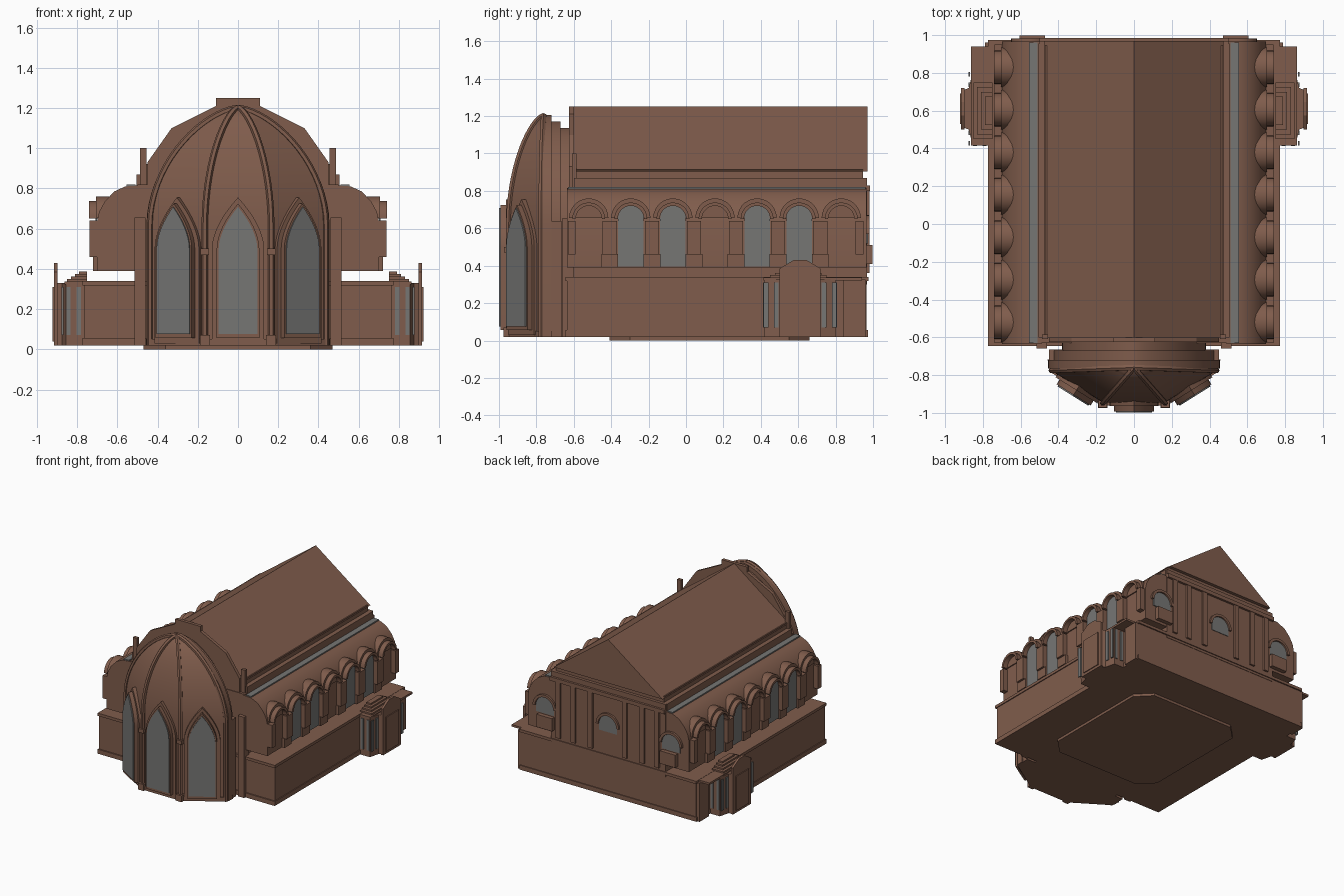
import bpy, bmesh, math
from mathutils import Vector

if "Cube" in bpy.data.objects:
    bpy.data.objects.remove(bpy.data.objects["Cube"])

def material(name, rgb):
    m = bpy.data.materials.new(name)
    m.diffuse_color = (*rgb, 1)
    m.use_nodes = True
    m.node_tree.nodes["Principled BSDF"].inputs["Base Color"].default_value = m.diffuse_color
    return m

BROWN = material("brown_stone", (0.215, 0.108, 0.072))
GREY = material("grey_glass", (0.18, 0.18, 0.175))

def finish(name, bm, mat):
    bmesh.ops.recalc_face_normals(bm, faces=bm.faces)
    me = bpy.data.meshes.new(name)
    bm.to_mesh(me)
    bm.free()
    me.materials.append(mat)
    ob = bpy.data.objects.new(name, me)
    bpy.context.collection.objects.link(ob)
    return ob

# Mapping of (profile u, profile v, depth w) to x, y, z
ALONG = {'y': lambda u, v, w: (u, w, v),
         'x': lambda u, v, w: (w, u, v),
         'z': lambda u, v, w: (u, v, w)}

def prism(name, profiles, axis, a, b, mat=BROWN, mirror=False):
    """Extrude one or more 2D profiles from a to b, optionally mirrored in x."""
    fn = ALONG[axis] if isinstance(axis, str) else axis
    if not isinstance(profiles[0][0], (tuple, list)):
        profiles = [profiles]
    bm = bmesh.new()
    for s in ((1, -1) if mirror else (1,)):
        for pts in profiles:
            rings = []
            for w in (a, b):
                co = [fn(u, v, w) for u, v in pts]
                rings.append([bm.verts.new((s * x, y, z)) for x, y, z in co])
            n = len(pts)
            bm.faces.new(rings[0])
            bm.faces.new(rings[1])
            for i in range(n):
                j = (i + 1) % n
                bm.faces.new((rings[0][i], rings[0][j], rings[1][j], rings[1][i]))
    return finish(name, bm, mat)

def rect(u0, u1, v0, v1):
    return [(u0, v0), (u1, v0), (u1, v1), (u0, v1)]

def box(name, x, y, z, mat=BROWN, mirror=False):
    return prism(name, rect(*x, *y), 'z', *z, mat, mirror)

def arc(cu, cv, r, n=14):
    return [(cu + r * math.cos(math.pi * i / n), cv + r * math.sin(math.pi * i / n)) for i in range(n + 1)]

def round_window(c, hw, z0, zs):
    return [(c - hw, z0), (c + hw, z0)] + arc(c, zs, hw)

def hood(c, zs, r0, r1):
    return arc(c, zs, r1) + arc(c, zs, r0)[::-1]

def ogive(hw, z0, zs, za, n=8):
    side = [(hw * (1 - (i / n) ** 1.8), zs + (za - zs) * i / n) for i in range(n)]
    return [(-hw, z0), (hw, z0)] + side + [(0, za)] + [(-u, v) for u, v in side[::-1]]

# ---- Base and lower storey
foot = [(0.47, -0.3), (0.47, 0.55), (0.36, 0.66), (-0.36, 0.66), (-0.47, 0.55), (-0.47, -0.3), (-0.36, -0.41), (0.36, -0.41)]
prism("foot_plate", foot, 'z', 0, 0.021)
box("lower_storey", (-0.765, 0.765), (-0.635, 0.965), (0.02, 0.335))
box("lower_plinth", (-0.772, 0.772), (-0.645, 0.972), (0.02, 0.055))
box("lower_cornice", (-0.772, 0.772), (-0.645, 0.975), (0.318, 0.34))

# ---- Nave, eaves and roof
box("nave_wall", (-0.5, 0.5), (-0.63, 0.965), (0.3, 0.82))
box("eave_moulding", (-0.505, 0.505), (-0.6, 0.955), (0.815, 0.87))
box("eave_frieze", (-0.47, 0.47), (-0.6, 0.945), (0.86, 0.915))
prism("nave_roof", [(-0.475, 0.905), (0.475, 0.905), (0, 1.25)], 'y', -0.6, 0.97)
half = [(0.45, 0.8), (0.45, 0.93), (0.33, 1.1), (0.11, 1.21), (0.11, 1.25)]
prism("gable_plate", half + [(-x, z) for x, z in half[::-1]], 'y', -0.625, -0.6)
box("gable_post", (0.455, 0.488), (-0.61, -0.585), (0.6, 1.0), mirror=True)
box("front_pier", (0.46, 0.515), (-0.66, -0.6), (0.02, 0.655), mirror=True)

# ---- Aisles with curved roofs
aisle = [(0.49, 0.39), (0.7, 0.39), (0.7, 0.64), (0.69, 0.685), (0.662, 0.735), (0.615, 0.785), (0.56, 0.81), (0.49, 0.815)]
prism("aisle", aisle, 'y', -0.635, 0.965, mirror=True)
box("aisle_skylight", (0.51, 0.555), (-0.63, 0.96), (0.8, 0.82), GREY, True)
centres = [-0.52 + 0.225 * i for i in range(7)]
glazed = [centres[i] for i in (1, 2, 4, 5)]
prism("aisle_vaults", [arc(c, 0.655, 0.105) for c in centres], 'x', 0.52, 0.705, mirror=True)
prism("aisle_hoods", [hood(c, 0.65, 0.07, 0.088) for c in centres], 'x', 0.69, 0.742, mirror=True)
mids = [c + 0.1125 for c in centres[:-1]]
prism("aisle_piers", [rect(m - 0.038, m + 0.038, 0.46, 0.64) for m in mids] +
      [rect(-0.63, -0.59, 0.46, 0.64), rect(0.905, 0.95, 0.46, 0.64)], 'x', 0.69, 0.738, mirror=True)
prism("aisle_pier_feet", [rect(m - 0.045, m + 0.045, 0.39, 0.462) for m in mids], 'x', 0.69, 0.722, mirror=True)
prism("aisle_windows", [round_window(c, 0.068, 0.395, 0.655) for c in glazed], 'x', 0.7, 0.708, GREY, True)

# ---- Back wall
backs = [-0.55, 0, 0.55]
box("back_panel", (-0.5, 0.5), (0.93, 0.968), (0.3, 0.87))
prism("back_arches", [hood(c, 0.57, 0.08, 0.1) for c in backs], 'y', 0.95, 0.982)
prism("back_windows", [round_window(c, 0.078, 0.52, 0.57) for c in backs], 'y', 0.96, 0.972, GREY)
box("back_window_panel", (0.47, 0.605), (0.95, 0.998), (0.41, 0.51), mirror=True)
prism("back_pilasters", [rect(p - 0.02, p + 0.02, 0.36, 0.8) for p in (0.15, 0.3, 0.43)], 'y', 0.95, 0.982, mirror=True)
box("back_cornice", (-0.5, 0.5), (0.95, 0.985), (0.8, 0.83))

# ---- Side porches
plan = [(0.75, 0.42), (0.855, 0.42), (0.875, 0.5), (0.9, 0.51), (0.9, 0.71), (0.875, 0.72), (0.855, 0.8), (0.75, 0.8)]
prism("porch", plan, 'z', 0.02, 0.33, mirror=True)
box("porch_roof_slab", (0.75, 0.862), (0.415, 0.94), (0.322, 0.338), mirror=True)
for i in range(4):
    box(f"porch_roof_step_{i}", (0.75, 0.85 - 0.02 * i), (0.45 + 0.025 * i, 0.75 - 0.025 * i), (0.33, 0.35 + 0.012 * i), mirror=True)
front = [(0.5, 0.02), (0.72, 0.02), (0.72, 0.385), (0.645, 0.43), (0.575, 0.43), (0.5, 0.385)]
prism("porch_gable", front, 'x', 0.897, 0.915, mirror=True)
prism("porch_door", rect(0.53, 0.69, 0.04, 0.31), 'x', 0.91, 0.922, mirror=True)
prism("porch_front_glass", [rect(0.78, 0.802, 0.07, 0.31), rect(0.832, 0.852, 0.07, 0.31)], 'y', 0.413, 0.421, GREY, True)
prism("porch_back_glass", [rect(0.78, 0.802, 0.07, 0.31), rect(0.832, 0.852, 0.07, 0.31)], 'y', 0.799, 0.807, GREY, True)
prism("porch_side_glass", [rect(y, y + 0.025, 0.07, 0.31) for y in (0.415, 0.47, 0.725, 0.78)], 'x', 0.868, 0.877, GREY, True)
prism("back_corner_pier", rect(0.84, 0.96, 0.02, 0.325), 'x', 0.75, 0.79, mirror=True)

# ---- Apse: straight walls rising into a ribbed dome
CY = -0.76
def swell(z):
    t = min(max((z - 0.62) / 0.58, 0), 1)
    return max((1 - t ** 1.9) ** 0.65, 0.004)

N = 18
heights = [0.02] + [0.62 + 0.58 * math.sin(math.pi / 2 * i / N) for i in range(N + 1)]
plan = [(0.445, -0.72), (0.425, -0.785), (0.165, -0.945)]
plan += [(-x, y) for x, y in plan[::-1]]
bm = bmesh.new()
rings = [[bm.verts.new((x * swell(z), CY + (y - CY) * swell(z), z)) for x, y in plan] for z in heights]
for lo, hi in zip(rings, rings[1:]):
    for i in range(6):
        j = (i + 1) % 6
        bm.faces.new((lo[i], lo[j], hi[j], hi[i]))
bm.faces.new(rings[0])
bm.faces.new(rings[-1])
finish("apse_dome", bm, BROWN)
prism("apse_plinth", [(x * 1.03, CY + (y - CY) * 1.08) for x, y in plan], 'z', 0.02, 0.05)

def arch_profile(hw, top):
    side = [(hw * swell(z), 0.02 + (z - 0.02) * top / 1.2) for z in heights]
    return side + [(-x, z) for x, z in side[::-1]]

prism("apse_arch_ring", arch_profile(0.455, 1.205), 'y', -0.765, -0.72)
prism("apse_arch_inner", arch_profile(0.425, 1.17), 'y', -0.73, -0.67)
prism("apse_collar", arch_profile(0.38, 1.135), 'y', -0.69, -0.59)
box("apse_side_pier", (0.36, 0.45), (-0.74, -0.665), (0.02, 0.64), mirror=True)

# Ribs follow the dome corners
def rib(name, x, y, r):
    cu = bpy.data.curves.new(name, 'CURVE')
    cu.dimensions = '3D'
    cu.bevel_depth, cu.bevel_resolution = r, 1
    sp = cu.splines.new('POLY')
    sp.points.add(len(heights) - 1)
    for p, z in zip(sp.points, heights):
        p.co = (x * swell(z), CY + (y - CY) * swell(z), z, 1)
    tmp = bpy.data.objects.new(name + "_path", cu)
    bpy.context.collection.objects.link(tmp)
    me = bpy.data.meshes.new_from_object(tmp.evaluated_get(bpy.context.evaluated_depsgraph_get()))
    bpy.data.objects.remove(tmp)
    me.materials.clear()
    me.materials.append(BROWN)
    bpy.context.collection.objects.link(bpy.data.objects.new(name, me))

for s, side in ((1, "right"), (-1, "left")):
    rib(f"dome_rib_{side}", s * 0.165, -0.948, 0.016)
    rib(f"dome_edge_rib_{side}", s * 0.437, -0.775, 0.016)
    box(f"rib_base_{side}", (s * 0.165 - 0.025, s * 0.165 + 0.025), (-0.975, -0.92), (0.02, 0.07))
    box(f"rib_capital_{side}", (s * 0.165 - 0.022, s * 0.165 + 0.022), (-0.972, -0.92), (0.47, 0.5))

# Three pointed windows, each with its own vault running into the dome
def facing(cx, cy, angle):
    c, s = math.cos(angle), math.sin(angle)
    return lambda u, v, w: (cx + u * c + w * s, cy + u * s - w * c, v)

for name, cx, cy, ang in (("centre", 0, -0.945, 0), ("right", 0.295, -0.865, math.radians(32)),
                          ("left", -0.295, -0.865, math.radians(-32))):
    f = facing(cx, cy, ang)
    prism(f"window_vault_{name}", ogive(0.13, 0.03, 0.5, 0.755), f, -0.14, 0.018)
    prism(f"window_frame_{name}", ogive(0.106, 0.055, 0.5, 0.725), f, -0.1, 0.047)
    prism(f"window_glass_{name}", ogive(0.096, 0.075, 0.5, 0.708), f, 0.046, 0.054, GREY)

# Smooth curved faces, keep hard edges
bpy.ops.object.select_all(action='DESELECT')
for ob in bpy.context.collection.objects:
    ob.select_set(True)
    bpy.context.view_layer.objects.active = ob
bpy.ops.object.shade_smooth_by_angle(angle=math.radians(25))
